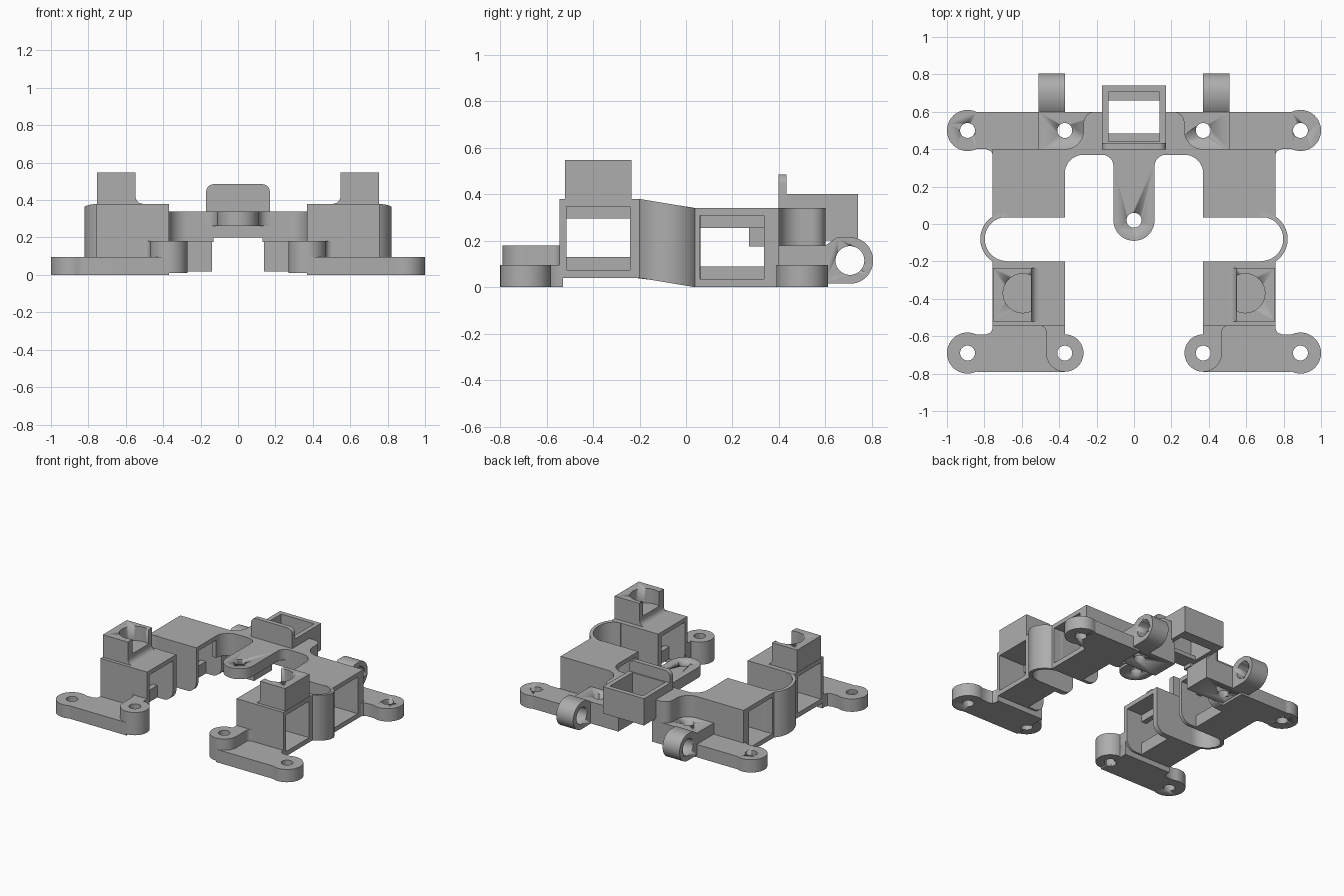
import bpy, bmesh
from math import cos, sin, radians
from mathutils import Vector

old = bpy.data.objects.get("Cube")
if old:
    bpy.data.objects.remove(old, do_unlink=True)

grey = bpy.data.materials.new("plain grey")
grey.use_nodes = True
GREY = (0.42, 0.42, 0.42, 1)
grey.diffuse_color = GREY
grey.node_tree.nodes["Principled BSDF"].inputs["Base Color"].default_value = GREY


def arc(cx, cy, r, a0, a1, n=12):
    """Points along a circular arc, in degrees."""
    angles = [radians(a0 + (a1 - a0) * i / n) for i in range(n + 1)]
    return [(cx + r * cos(a), cy + r * sin(a)) for a in angles]


def prism(name, profile, axis, lo, hi, mirror=True, shape=None):
    """Extrude a 2D profile along an axis; optionally mirror it across x."""
    place = {"x": lambda u, v, d: (d, u, v),
             "y": lambda u, v, d: (u, d, v),
             "z": lambda u, v, d: (u, v, d)}[axis]
    bm = bmesh.new()
    face = bm.faces.new([bm.verts.new(place(u, v, lo)) for u, v in profile])
    ext = bmesh.ops.extrude_face_region(bm, geom=[face])
    shift = Vector(place(0, 0, hi - lo))
    for v in ext["geom"]:
        if isinstance(v, bmesh.types.BMVert):
            v.co += shift
    if shape:
        for v in bm.verts:
            v.co.z += shape(v.co)
    bmesh.ops.recalc_face_normals(bm, faces=bm.faces)
    mesh = bpy.data.meshes.new(name)
    bm.to_mesh(mesh)
    bm.free()
    mesh.materials.append(grey)
    ob = bpy.data.objects.new(name, mesh)
    bpy.context.collection.objects.link(ob)
    bpy.ops.object.select_all(action="DESELECT")
    bpy.context.view_layer.objects.active = ob
    ob.select_set(True)
    bpy.ops.object.shade_smooth_by_angle(angle=radians(35))
    if mirror:
        ob.modifiers.new("mirror", "MIRROR")
    return ob


def box(name, x, y, z, mirror=True):
    rect = [(x[0], y[0]), (x[1], y[0]), (x[1], y[1]), (x[0], y[1])]
    return prism(name, rect, "z", z[0], z[1], mirror)


def drill(ob, profile, axis, lo, hi):
    """Cut a prism out of a part."""
    cutter = prism("cutter", profile, axis, lo, hi, False)
    cutter.hide_render = True
    mod = ob.modifiers.new("cut", "BOOLEAN")
    mod.object = cutter
    mod.solver = "EXACT"
    bpy.context.view_layer.objects.active = ob
    while ob.modifiers[0] != mod:
        bpy.ops.object.modifier_move_up(modifier=mod.name)
    bpy.ops.object.modifier_apply(modifier=mod.name)
    bpy.data.objects.remove(cutter, do_unlink=True)


def hole(ob, x, y):
    drill(ob, arc(x, y, 0.04, 0, 345, 23), "z", -0.1, 0.6)


XI, XO = 0.37, 0.757          # inner and outer faces of the side frames

# Motor frames: roof, floor, retaining lips and end walls
for label, y0, y1, w0, w1, z in (("front", -0.545, -0.2, -0.515, -0.24, 0.04),
                                 ("rear", 0.035, 0.4, 0.06, 0.335, 0.0)):
    box(label + "_frame_roof", (XI, XO), (y0, min(y1, 0.38)), (z + 0.308, z + 0.34))
    box(label + "_frame_floor", (0.5, XO), (y0, y1), (z, z + 0.035))
    box(label + "_lower_lip", (0.5, 0.54), (w0, w1), (z + 0.03, z + 0.09))
    box(label + "_upper_lip", (0.5, 0.54), (w0, w1), (z + 0.255, z + 0.315))
    leg = ([(XO, z), (XO, z + 0.34), (XI, z + 0.34)]
           + arc(XI + 0.08, z + 0.08, 0.08, 180, 270))
    prism(label + "_frame_front_wall", leg, "y", y0, w0)
    prism(label + "_frame_back_wall", leg, "y", w1, y1)

# Curved flexible band joining the front and rear frames
band = arc(0.68, -0.08, 0.142, -90, 90, 32) + arc(0.68, -0.08, 0.118, 90, -90, 32)
prism("side_band", band, "z", 0, 0.34,
      shape=lambda c: 0.04 * min(1, max(0, (0.04 - c.y) / 0.24)))

# Front posts with an open round seat
post = ([(0.755, 0.37), (0.755, 0.548), (0.548, 0.548)]
        + arc(0.508, 0.42, 0.04, 0, -90, 6) + [(0.508, 0.37)])
seat_post = prism("front_post", post, "y", -0.52, -0.235)
drill(seat_post, arc(0.595, -0.37, 0.105, 0, 350, 35), "z", 0.44, 0.7)

# Front mounting bars: low outer ear, taller inner boss
fy = -0.69
front_bar = ([(XI, -0.53), (XI, -0.79), (0.84, -0.79)]
             + arc(0.89, fy, 0.11, -115, 115, 24)
             + [(0.79, -0.59), (0.765, -0.58), (XO, -0.56), (XO, -0.53)])
hole(bar := prism("front_mount_bar", front_bar, "z", 0, 0.096), 0.89, fy)
hole(bar, XI, fy)
boss = ([(XI, -0.53), (0.5, -0.53)] + arc(0.5, -0.575, 0.03, 90, 180, 4)
        + arc(XI, fy, 0.1, 0, -270, 30))
hole(prism("front_mount_boss", boss, "z", 0.01, 0.18), XI, fy)

# Rear mounting bars
ry = 0.5
rear_bar = ([(0.45, 0.4), (0.755, 0.37), (0.765, 0.39), (0.79, 0.4)]
            + arc(0.89, ry, 0.11, -115, 115, 24) + [(0.84, 0.6), (0.45, 0.6)])
hole(prism("rear_mount_bar", rear_bar, "z", 0, 0.096), 0.89, ry)
hole(box("rear_mount_step", (0.14, 0.51), (0.39, 0.6), (0.018, 0.18)), XI, ry)

# Rear rings
ring = arc(0.705, 0.115, 0.1, -90, 90, 24) + [(0.65, 0.215), (0.6, 0.18), (0.59, 0.015)]
rear_ring = prism("rear_ring", ring, "x", 0.37, 0.51)
drill(rear_ring, arc(0.705, 0.115, 0.062, 0, 350, 35), "x", 0.3, 0.6)

# High bridge between the rear frames, scooped around the mounting holes
bridge = ([(0.13, 0.44), (0.13, 0.37)] + arc(0.27, 0.27, 0.1, 90, 0)
          + [(0.4, 0.27), (0.4, 0.38), (0.53, 0.38), (0.51, 0.4)]
          + arc(XI, ry, 0.1, -90, -180) + arc(0.21, 0.54, 0.06, 0, 90)
          + [(0.16, 0.6), (0.16, 0.44)])
prism("rear_bridge", bridge, "z", 0.175, 0.34)
box("bridge_middle", (-0.16, 0.16), (0.37, 0.44), (0.2, 0.34), False)

# Centre tongue with flared root
tongue = (arc(0, 0.02, 0.11, 180, 360, 24) + arc(0.17, 0.31, 0.06, 180, 90, 6)
          + [(0.17, 0.4), (-0.17, 0.4)] + arc(-0.17, 0.31, 0.06, 90, 0, 6))
hole(prism("centre_tongue", tongue, "z", 0.262, 0.34, False), 0, 0.02)

# Rear centre socket: walls, inner ledges and rounded upright plate
box("socket_side_wall", (0.136, 0.17), (0.4, 0.74), (0.2, 0.4))
for label, a, b, top in (("front_wall", 0.4, 0.44, 0.4), ("back_wall", 0.705, 0.74, 0.4),
                         ("front_ledge", 0.43, 0.485, 0.23), ("back_ledge", 0.66, 0.71, 0.23)):
    box("socket_" + label, (-0.14, 0.14), (a, b), (0.2, top), False)
plate = ([(-0.17, 0.33), (0.17, 0.33)] + arc(0.13, 0.445, 0.04, 0, 90, 8)
         + arc(-0.13, 0.445, 0.04, 90, 180, 8))
prism("socket_upright", plate, "y", 0.398, 0.432, False)
